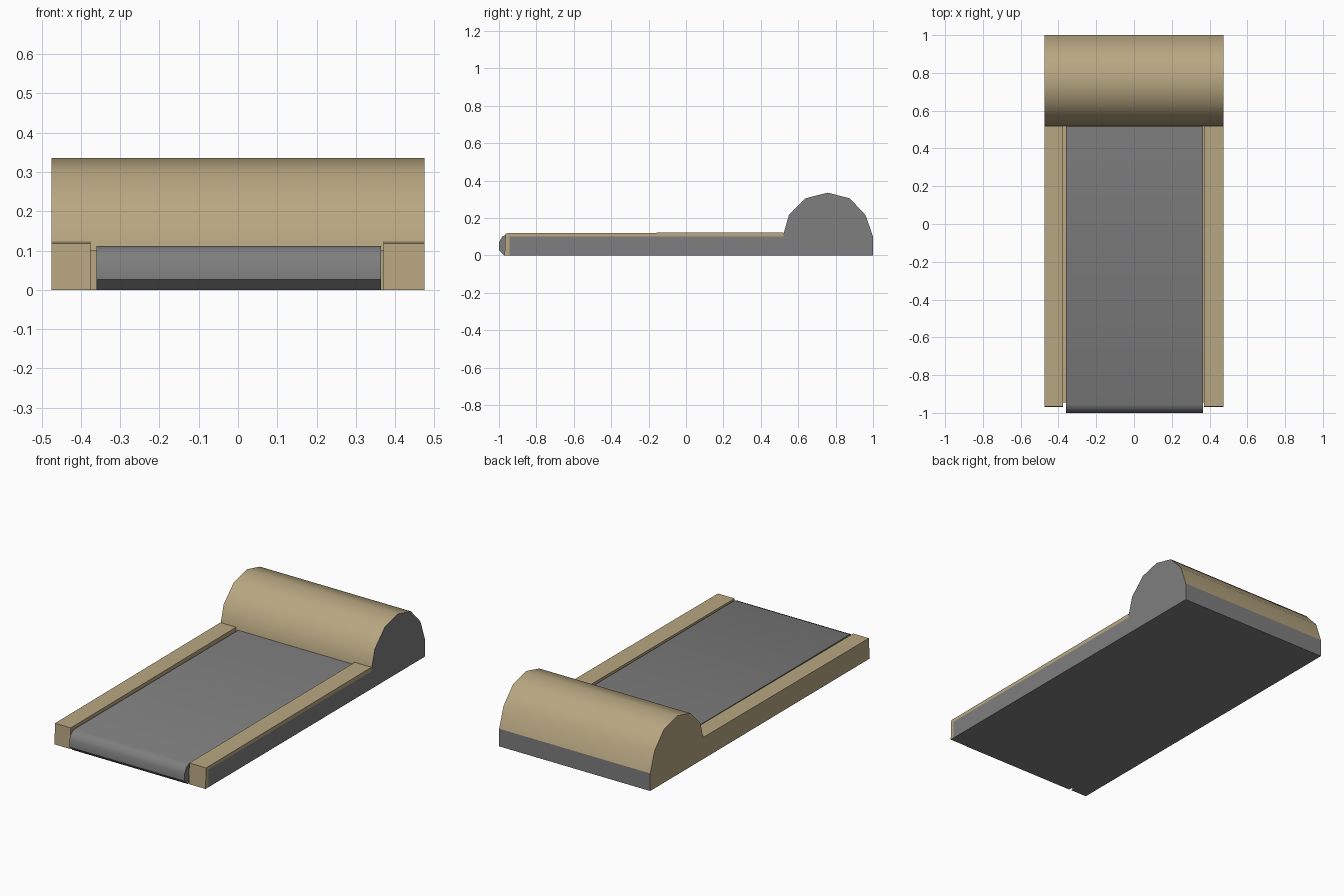
import bpy
import bmesh
import math

cube = bpy.data.objects.get("Cube")
if cube:
    bpy.data.objects.remove(cube, do_unlink=True)


def make_material(name, color):
    mat = bpy.data.materials.new(name)
    mat.use_nodes = True
    mat.diffuse_color = color
    mat.node_tree.nodes["Principled BSDF"].inputs["Base Color"].default_value = color
    return mat


TAN = make_material("tan", (0.48, 0.385, 0.22, 1))
GRAY = make_material("gray", (0.21, 0.21, 0.21, 1))


def extrude_profile(name, profile, x0, x1, is_gray, cuts=()):
    """Extrude a (y, z) profile along x, split it at cuts, colour faces by rule."""
    bm = bmesh.new()
    base = bm.faces.new([bm.verts.new((x0, y, z)) for y, z in profile])
    result = bmesh.ops.extrude_face_region(bm, geom=[base])
    moved = [v for v in result["geom"] if isinstance(v, bmesh.types.BMVert)]
    bmesh.ops.translate(bm, verts=moved, vec=(x1 - x0, 0, 0))
    for point, normal in cuts:
        bmesh.ops.bisect_plane(bm, geom=bm.verts[:] + bm.edges[:] + bm.faces[:],
                               plane_co=point, plane_no=normal)
    bmesh.ops.recalc_face_normals(bm, faces=bm.faces[:])
    bm.normal_update()
    for face in bm.faces:
        face.material_index = int(is_gray(face.normal, face.calc_center_median()))
    # Colour borders stay crisp
    for edge in bm.edges:
        edge.smooth = len({f.material_index for f in edge.link_faces}) == 1
    mesh = bpy.data.meshes.new(name)
    bm.to_mesh(mesh)
    bm.free()
    mesh.materials.append(TAN)
    mesh.materials.append(GRAY)
    obj = bpy.data.objects.new(name, mesh)
    bpy.context.collection.objects.link(obj)
    bpy.ops.object.select_all(action='DESELECT')
    obj.select_set(True)
    bpy.context.view_layer.objects.active = obj
    bpy.ops.object.shade_smooth_by_angle(angle=math.radians(40))
    return obj


DECK_Z, DECK_Y, HUMP_Y, HALF_W = 0.10, -0.945, 0.52, 0.475


# Rounded rear housing: gray left end, back strip and underside
hump = [(HUMP_Y, 0), (HUMP_Y, 0.11), (0.55, 0.215), (0.64, 0.305), (0.757, 0.335),
        (0.875, 0.305), (0.96, 0.215), (1, 0.1), (1, 0)]
extrude_profile("rear_housing", hump, -HALF_W, HALF_W,
                lambda n, c: n.x > 0.9 or n.y > 0.99 or n.z < -0.9)

# Side rails: the left one has a gray outer panel below a tan edge
rail = [(-0.97, 0), (-0.965, 0.118), (HUMP_Y, 0.123), (HUMP_Y, 0)]


def rail_gray(n, c):
    panel = n.x > 0.9 and c.x > 0.4 and c.z < DECK_Z and c.y > DECK_Y
    return panel or n.z < -0.9


extrude_profile("left_rail", rail, 0.37, HALF_W, rail_gray,
                cuts=[((0, 0, DECK_Z), (0, 0, 1)), ((0, DECK_Y, 0), (0, 1, 0))])
extrude_profile("right_rail", rail, -HALF_W, -0.376, rail_gray)

# Deck under the belt
deck = [(DECK_Y, 0), (DECK_Y, DECK_Z), (HUMP_Y, DECK_Z), (HUMP_Y, 0)]
extrude_profile("deck", deck, -0.376, 0.37, lambda n, c: n.z < -0.9)

# Running belt with a rounded front edge
belt = [(0.515, 0), (0.515, 0.112), (-0.957, 0.112), (-0.983, 0.1), (-1, 0.068),
        (-1, 0.026), (-0.972, 0)]
extrude_profile("belt", belt, -0.36, 0.364, lambda n, c: True)
